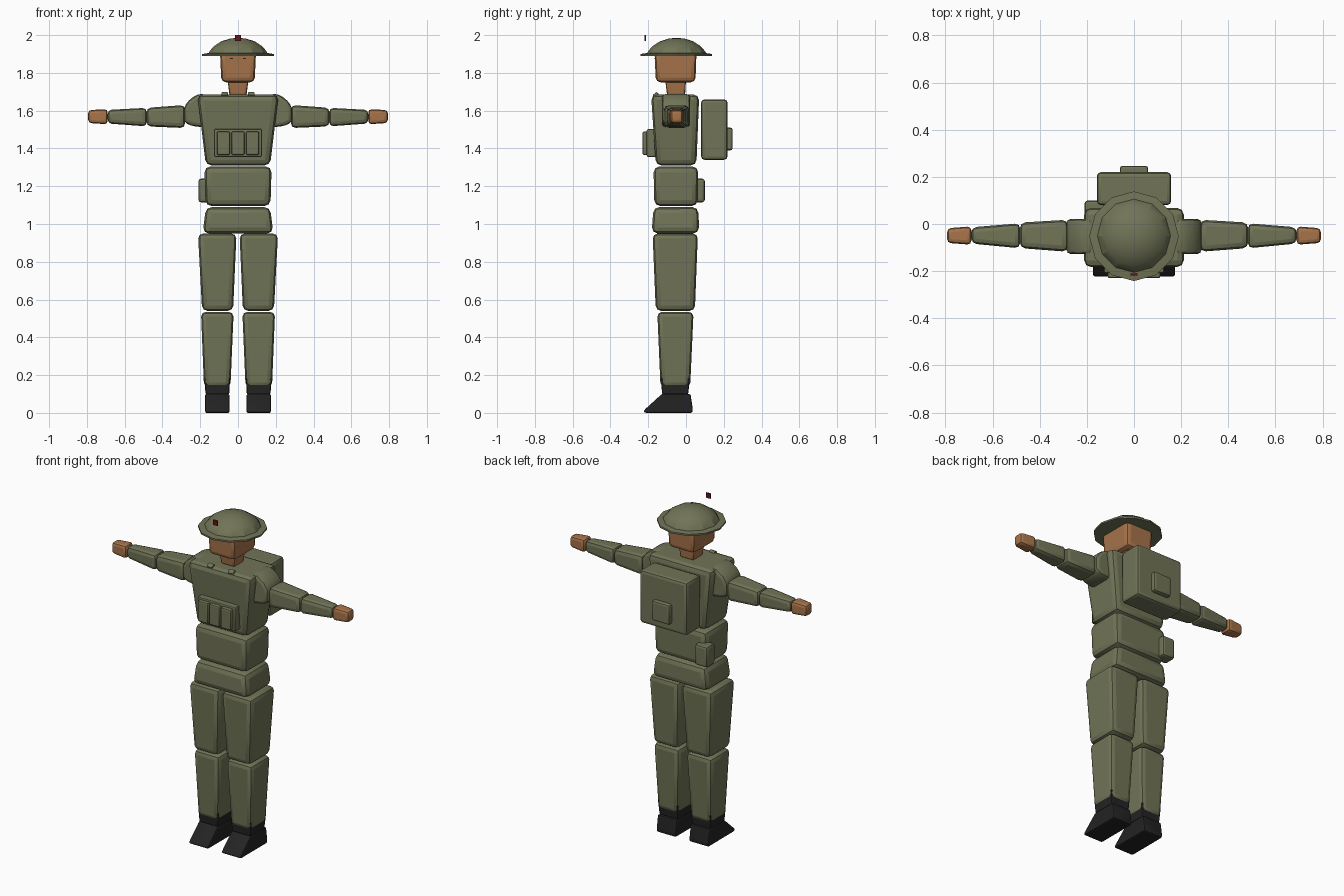
import bpy, bmesh, math
from mathutils import Matrix

if "Cube" in bpy.data.objects:
    bpy.data.objects.remove(bpy.data.objects["Cube"])


def material(name, rgb):
    m = bpy.data.materials.new(name)
    m.diffuse_color = (*rgb, 1)
    m.use_nodes = True
    m.node_tree.nodes["Principled BSDF"].inputs["Base Color"].default_value = m.diffuse_color
    return m


OLIVE = material("olive cloth", (0.165, 0.175, 0.095))
SKIN = material("skin", (0.39, 0.175, 0.07))
BLACK = material("black leather", (0.017, 0.017, 0.018))
RED = material("dark red", (0.13, 0.006, 0.01))


def finish(bm, name, mat, bevel=0.0, segments=2):
    """Bevel the mesh and turn it into an object."""
    bmesh.ops.recalc_face_normals(bm, faces=bm.faces[:])
    if bevel:
        bmesh.ops.bevel(bm, geom=bm.edges[:], offset=bevel, segments=segments,
                        profile=0.5, affect='EDGES', clamp_overlap=True)
    bmesh.ops.recalc_face_normals(bm, faces=bm.faces[:])
    me = bpy.data.meshes.new(name)
    bm.to_mesh(me)
    bm.free()
    me.materials.append(mat)
    ob = bpy.data.objects.new(name, me)
    bpy.context.collection.objects.link(ob)
    return ob


def prism(name, mat, rings, bevel=0.0, segments=2):
    """Join two matching outlines into a closed solid."""
    bm = bmesh.new()
    a, b = [[bm.verts.new(p) for p in ring] for ring in rings]
    n = len(a)
    bm.faces.new(a)
    bm.faces.new(b)
    for i in range(n):
        j = (i + 1) % n
        bm.faces.new((a[i], a[j], b[j], b[i]))
    return finish(bm, name, mat, bevel, segments)


def rect(a0, a1, b0, b1):
    return [(a0, b0), (a1, b0), (a1, b1), (a0, b1)]


def block(name, mat, z0, low, z1, high=None, bevel=0.02, segments=2, side=1):
    """Upright tapered box; low and high are (x0, x1, y0, y1)."""
    return prism(name, mat, [[(side * x, y, z) for x, y in rect(*r)]
                             for z, r in ((z0, low), (z1, high or low))], bevel, segments)


def limb(name, mat, x0, inner, x1, outer, bevel, side):
    """Sideways tapered box; inner and outer are (y0, y1, z0, z1)."""
    return prism(name, mat, [[(side * x, y, z) for y, z in rect(*r)]
                             for x, r in ((x0, inner), (x1, outer))], bevel)


def lathe(name, mat, profile, y, steps=12):
    """Closed turned shape; vertices face the front."""
    bm = bmesh.new()
    vs = [bm.verts.new((0, -r, z)) for r, z in profile]
    es = [bm.edges.new(p) for p in zip(vs, vs[1:])]
    bmesh.ops.spin(bm, geom=vs + es, cent=(0, 0, 0), axis=(0, 0, 1),
                   angle=2 * math.pi, steps=steps)
    bmesh.ops.remove_doubles(bm, verts=bm.verts[:], dist=0.0005)
    bmesh.ops.translate(bm, verts=bm.verts[:], vec=(0, y, 0))
    return finish(bm, name, mat)


# Trunk
block("chest", OLIVE, 1.31, (-.17, .17, -.16, .055), 1.685, (-.215, .215, -.185, .07), .03)
block("abdomen", OLIVE, 1.095, (-.172, .172, -.168, .062), 1.305, (-.178, .178, -.172, .065), .032)
block("pelvis", OLIVE, .95, (-.187, .187, -.182, .07), 1.09, (-.17, .17, -.172, .065), .032)

# Neck, head and eyes
block("neck", SKIN, 1.68, (-.045, .045, -.10, -.005), 1.76, (-.055, .055, -.11, 0), .012)
block("head", SKIN, 1.75, (-.088, .088, -.16, .05), 1.925, (-.096, .096, -.167, .056), .025)
for side, label in ((-1, "left"), (1, "right")):
    block(label + "_eye", BLACK, 1.874, (.026, .042, -.168, -.162), 1.879, bevel=0, side=side)

# Helmet: flat brim, faceted dome and floating badge
lathe("helmet_brim", OLIVE, [(0, 1.887), (.19, 1.89), (.19, 1.9), (.15, 1.906), (0, 1.906)], -.052)
lathe("helmet_dome", OLIVE, [(0, 1.90), (.158, 1.90), (.15, 1.916), (.127, 1.942),
                             (.088, 1.967), (.045, 1.981), (0, 1.986)], -.05)
block("helmet_badge", RED, 1.97, (-.015, .015, -.219, -.211), 2.0, bevel=0)

# Chest rig: backing plate with three pouches
block("rig_plate", OLIVE, 1.355, (-.127, .127, -.208, -.15), 1.502, bevel=.007)
for i in (-1, 0, 1):
    c = i * .077
    block("rig_pouch_%d" % (i + 2), OLIVE, 1.365, (c - .035, c + .035, -.23, -.18), 1.49, bevel=.009)

# Backpack with pocket, hip pouch
block("backpack", OLIVE, 1.34, (-.158, .158, .08, .22), 1.66, bevel=.018)
block("backpack_pocket", OLIVE, 1.39, (-.06, .06, .19, .247), 1.51, bevel=.012)
block("hip_pouch", OLIVE, 1.115, (-.21, -.125, .02, .10), 1.24, bevel=.014)

for side, label in ((-1, "left"), (1, "right")):
    # Collar stud
    stud = block(label + "_collar_stud", OLIVE, -.009, (-.018, .018, -.014, .014), .009, bevel=.004)
    stud.data.transform(Matrix.Translation((side * .07, -.16, 1.684)) @ Matrix.Rotation(math.radians(35), 4, 'X'))

    # Shoulder and arm
    outline = [(.17, 1.69), (.215, 1.687), (.262, 1.655), (.287, 1.615), (.287, 1.54), (.25, 1.52), (.17, 1.51)]
    prism(label + "_shoulder", OLIVE, [[(side * x, y, z) for x, z in outline] for y in (-.128, .022)], .02)
    limb(label + "_upper_arm", OLIVE, .28, (-.118, .018, 1.508, 1.63),
         .485, (-.102, .006, 1.517, 1.615), .025, side)
    limb(label + "_forearm", OLIVE, .483, (-.103, .003, 1.517, 1.615),
         .69, (-.083, -.014, 1.532, 1.604), .022, side)
    limb(label + "_hand", SKIN, .69, (-.088, -.01, 1.528, 1.608),
         .793, (-.08, -.018, 1.535, 1.603), .017, side)

    # Leg
    block(label + "_thigh", OLIVE, .54, (.026, .19, -.16, .047),
          .95, (.008, .212, -.177, .063), .028, side=side)
    block(label + "_shin", OLIVE, .135, (.04, .18, -.135, .022),
          .535, (.023, .196, -.152, .04), .026, side=side)

    # Boot: ankle cuff and wedge foot
    block(label + "_boot_cuff", BLACK, .098, (.046, .172, -.127, .012),
          .19, (.042, .178, -.132, .02), .008, side=side)
    foot = [(-.225, .004), (-.218, .018), (-.128, .1), (.024, .1), (.036, .02), (.033, 0), (-.21, 0)]
    prism(label + "_boot_foot", BLACK, [[(side * x, y, z) for y, z in foot] for x in (.045, .174)], .009)

# Shade smoothly, keeping the bevel and dome facets crisp
bpy.ops.object.select_all(action='SELECT')
bpy.context.view_layer.objects.active = bpy.data.objects["chest"]
bpy.ops.object.shade_smooth_by_angle(angle=math.radians(20))
bpy.ops.object.select_all(action='DESELECT')
